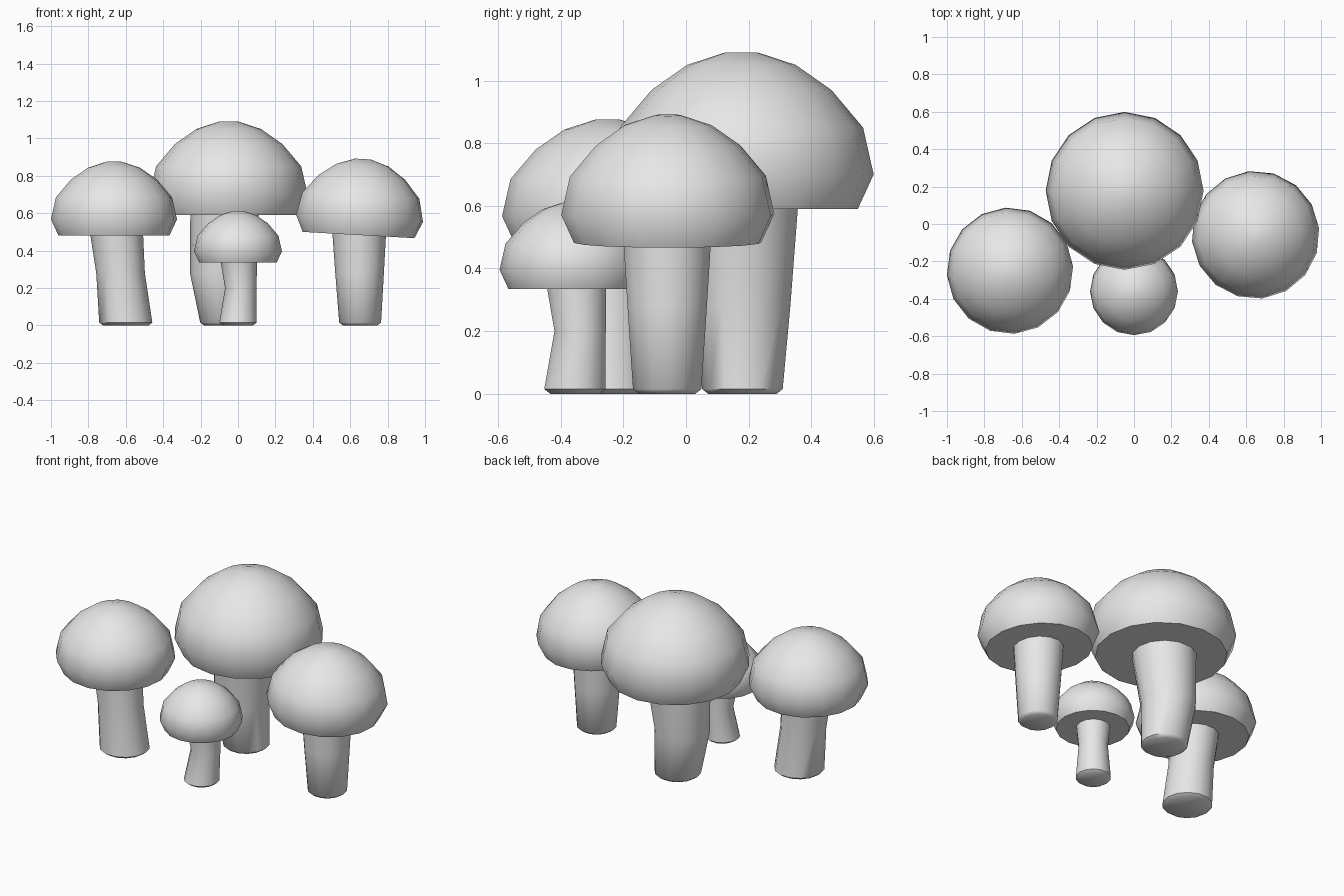
import bpy, bmesh
from math import cos, sin, tau, radians
from mathutils import Matrix, Vector

cube = bpy.data.objects.get("Cube")
if cube:
    bpy.data.objects.remove(cube, do_unlink=True)

grey = bpy.data.materials.new("light_grey")
grey.use_nodes = True
grey.diffuse_color = (0.8, 0.8, 0.8, 1)
grey.node_tree.nodes["Principled BSDF"].inputs["Base Color"].default_value = (0.8, 0.8, 0.8, 1)


def loft(name, rings, sides, matrix=Matrix()):
    """Closed, smooth-sided solid through horizontal rings (x, y, z, radius)."""
    bm = bmesh.new()
    loops = []
    for x, y, z, r in rings:
        loops.append([bm.verts.new((x + r * cos(tau * i / sides), y + r * sin(tau * i / sides), z))
                      for i in range(sides)])
    for low, high in zip(loops, loops[1:]):
        for i in range(sides):
            j = (i + 1) % sides
            bm.faces.new((low[i], low[j], high[j], high[i]))
    bm.faces.new(loops[0][::-1])
    bm.faces.new(loops[-1])
    bm.transform(matrix)
    mesh = bpy.data.meshes.new(name)
    bm.to_mesh(mesh)
    bm.free()
    mesh.materials.append(grey)
    obj = bpy.data.objects.new(name, mesh)
    bpy.context.collection.objects.link(obj)
    bpy.ops.object.select_all(action='DESELECT')
    obj.select_set(True)
    bpy.context.view_layer.objects.active = obj
    bpy.ops.object.shade_smooth_by_angle(angle=radians(50))


# Domed cap outline: (radius, height) as fractions, from rim to crown
DOME = [(0.88, 0), (1, 0.22), (0.92, 0.52), (0.68, 0.76), (0.41, 0.92), (0.12, 1)]


def mushroom(name, centre, radius, height, stem, turn=0, tilt=0):
    """Cap at centre (middle of its flat underside) on a bent stem."""
    place = (Matrix.Translation(Vector(centre)) @ Matrix.Rotation(radians(tilt), 4, 'Y')
             @ Matrix.Rotation(radians(turn), 4, 'Z'))
    loft(name + "_cap", [(0, 0, h * height, r * radius) for r, h in DOME], 16, place)
    # Chamfered foot below the first stem ring
    x, y, z, r = stem[0]
    loft(name + "_stem", [(x, y, 0, r - 0.02)] + stem, 14)


mushroom("large_mushroom", (-0.05, 0.177, 0.59), 0.422, 0.5,
         [(-0.07, 0.18, 0.015, 0.132), (-0.1, 0.18, 0.28, 0.157), (-0.07, 0.178, 0.61, 0.185)])
mushroom("right_mushroom", (-0.663, -0.25, 0.48), 0.338, 0.395,
         [(-0.6, -0.25, 0.015, 0.142), (-0.628, -0.25, 0.28, 0.13), (-0.65, -0.25, 0.5, 0.142)], turn=4)
mushroom("left_mushroom", (0.645, -0.058, 0.483), 0.342, 0.407,
         [(0.653, -0.06, 0.015, 0.112), (0.65, -0.06, 0.28, 0.13), (0.648, -0.06, 0.5, 0.144)],
         turn=6, tilt=3.2)
mushroom("small_mushroom", (0, -0.36, 0.335), 0.235, 0.277,
         [(0, -0.355, 0.015, 0.1), (0.015, -0.338, 0.2, 0.084), (0.004, -0.35, 0.35, 0.098)])
